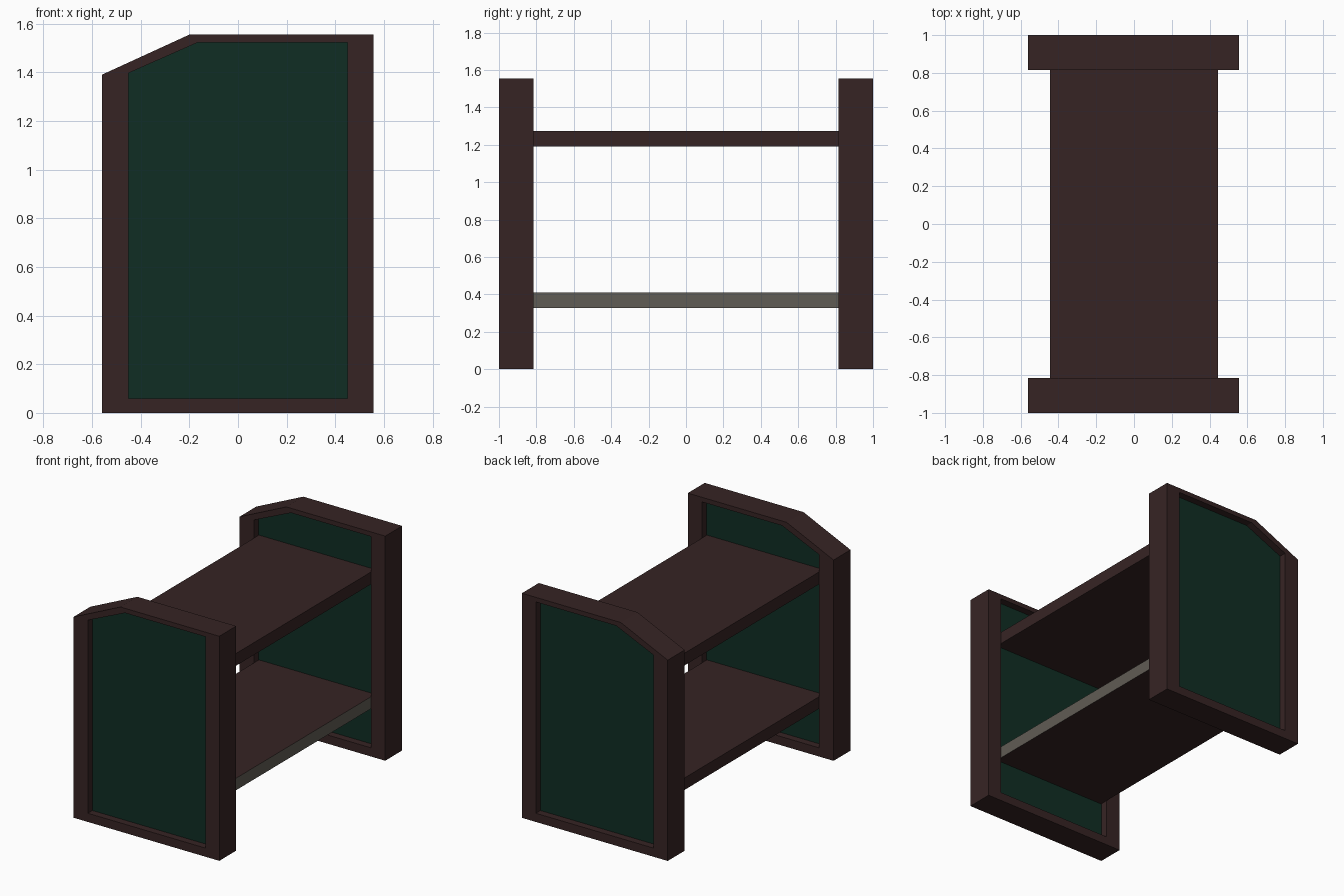
import bpy, bmesh

if "Cube" in bpy.data.objects:
    bpy.data.objects.remove(bpy.data.objects["Cube"])


def material(name, rgb):
    m = bpy.data.materials.new(name)
    m.diffuse_color = (*rgb, 1)
    m.use_nodes = True
    m.node_tree.nodes["Principled BSDF"].inputs["Base Color"].default_value = m.diffuse_color
    return m


brown = material("dark brown wood", (0.037, 0.0175, 0.0175))
green = material("dark green", (0.0050, 0.027, 0.0175))
grey = material("warm grey edge", (0.118, 0.107, 0.09))

# Side profiles in (x, z): outer frame edge and its opening
OUTER = [(-0.56, 0), (0.557, 0), (0.557, 1.555), (-0.2, 1.555), (-0.56, 1.39)]
INNER = [(-0.45, 0.06), (0.45, 0.06), (0.45, 1.523), (-0.165, 1.523), (-0.45, 1.397)]


def finish(name, bm, *mats):
    bmesh.ops.recalc_face_normals(bm, faces=bm.faces)
    me = bpy.data.meshes.new(name)
    bm.to_mesh(me)
    bm.free()
    for m in mats:
        me.materials.append(m)
    ob = bpy.data.objects.new(name, me)
    bpy.context.collection.objects.link(ob)
    return ob


def ring(bm, pts, y):
    return [bm.verts.new((x, y, z)) for x, z in pts]


def bridge(bm, a, b):
    n = len(a)
    for i in range(n):
        j = (i + 1) % n
        bm.faces.new((a[i], a[j], b[j], b[i]))


def frame(name, y0, y1):
    bm = bmesh.new()
    loops = [ring(bm, OUTER, y0), ring(bm, OUTER, y1),
             ring(bm, INNER, y1), ring(bm, INNER, y0)]
    for k in range(4):
        bridge(bm, loops[k], loops[(k + 1) % 4])
    return finish(name, bm, brown)


def panel(name, y0, y1):
    bm = bmesh.new()
    a, b = ring(bm, INNER, y0), ring(bm, INNER, y1)
    bm.faces.new(a)
    bm.faces.new(b)
    bridge(bm, a, b)
    return finish(name, bm, green)


def shelf(name, z0, z1, *mats):
    bm = bmesh.new()
    bmesh.ops.create_cube(bm, size=1)
    bmesh.ops.scale(bm, vec=(0.89, 1.735, z1 - z0), verts=bm.verts)
    bmesh.ops.translate(bm, vec=(0, 0, (z0 + z1) / 2), verts=bm.verts)
    return finish(name, bm, *mats)


# End frames with recessed panels
for side, s in (("front", -1), ("back", 1)):
    frame(side + "_frame", s * 0.815, s * 1.0)
    panel(side + "_panel", s * 0.865, s * 0.95)

# Shelves; the lower one has a grey edge on the right
shelf("upper_shelf", 1.19, 1.275, brown)
lower = shelf("lower_shelf", 0.328, 0.411, brown, grey)
for f in lower.data.polygons:
    if f.normal.x > 0.9:
        f.material_index = 1
